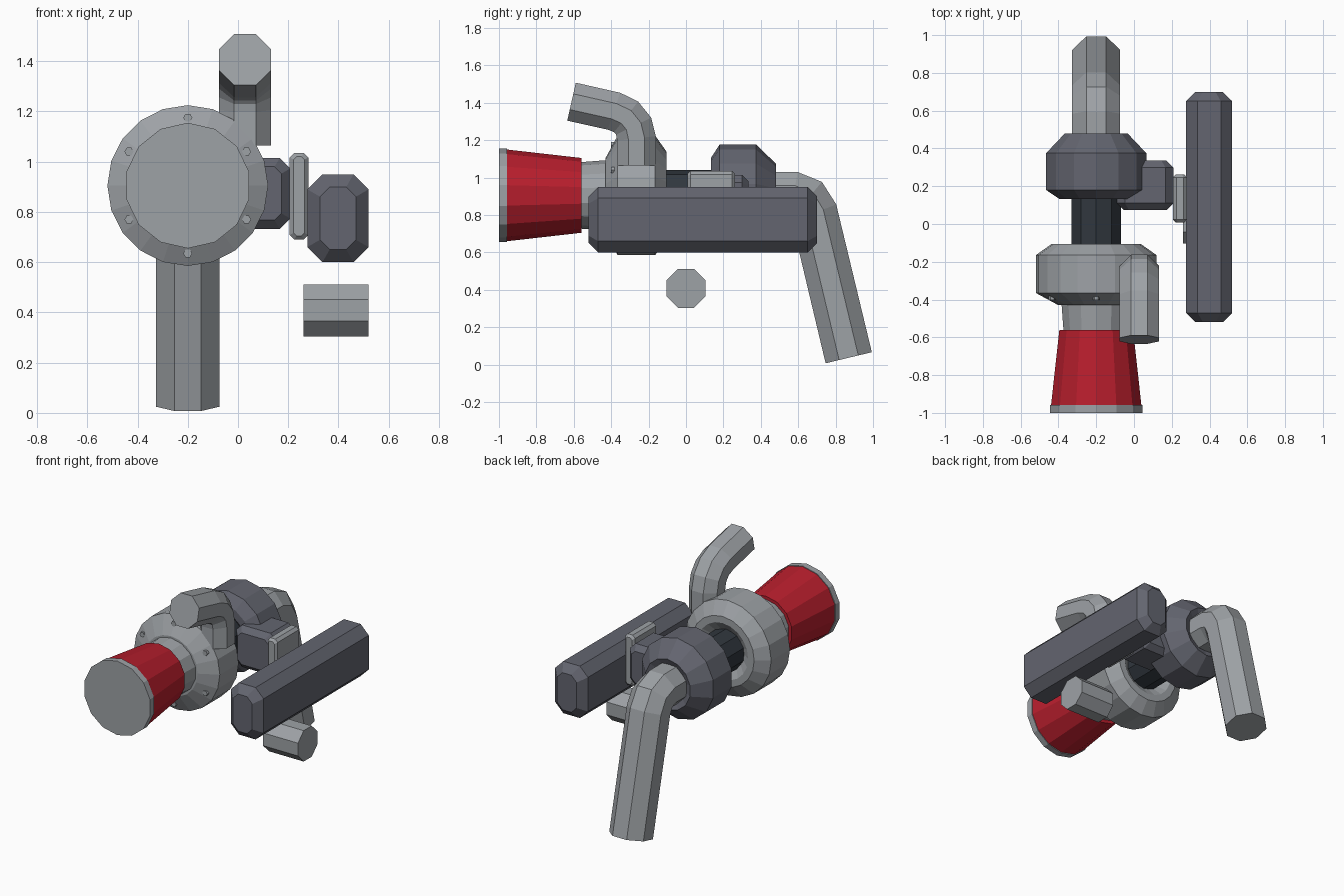
import bpy, bmesh, math
from mathutils import Vector

if "Cube" in bpy.data.objects:
    bpy.data.objects.remove(bpy.data.objects["Cube"])


def material(name, rgb):
    m = bpy.data.materials.new(name)
    m.diffuse_color = (*rgb, 1)
    m.use_nodes = True
    m.node_tree.nodes["Principled BSDF"].inputs["Base Color"].default_value = m.diffuse_color
    return m


STEEL = material("light steel", (0.34, 0.36, 0.38))
IRON = material("dark iron", (0.125, 0.13, 0.16))
BLACK = material("blue black", (0.03, 0.038, 0.048))
RED = material("red", (0.48, 0.013, 0.026))

AX, AZ = -0.2, 0.905  # main shaft axis, running along y


def loft(name, rings, mat, close=False):
    """Skin a list of point rings; cap the ends, or join last to first."""
    bm = bmesh.new()
    vs = [[bm.verts.new(p) for p in ring] for ring in rings]
    n = len(vs[0])
    pairs = list(zip(vs, vs[1:])) + ([(vs[-1], vs[0])] if close else [])
    for a, b in pairs:
        for i in range(n):
            j = (i + 1) % n
            bm.faces.new((a[i], a[j], b[j], b[i]))
    if not close:
        bm.faces.new(vs[0])
        bm.faces.new(vs[-1])
    bmesh.ops.recalc_face_normals(bm, faces=bm.faces)
    me = bpy.data.meshes.new(name)
    bm.to_mesh(me)
    bm.free()
    me.materials.append(mat)
    ob = bpy.data.objects.new(name, me)
    bpy.context.collection.objects.link(ob)
    return ob


def lathe(name, profile, sides, mat, close=False):
    """Turn (y, radius) points round the shaft axis."""
    rings = []
    for y, r in profile:
        rings.append([(AX + r * math.sin(2 * math.pi * i / sides), y,
                       AZ + r * math.cos(2 * math.pi * i / sides)) for i in range(sides)])
    return loft(name, rings, mat, close)


def pipe(name, path, apothem, mat):
    """Sweep an octagon, flat side up, along a mitred path."""
    pts = [Vector(p) for p in path]
    r = apothem / math.cos(math.pi / 8)
    side = Vector((1, 0, 0)) if abs((pts[-1] - pts[0]).x) < 1e-6 else Vector((0, 1, 0))
    rings = []
    for i, p in enumerate(pts):
        d0 = (p - pts[max(i - 1, 0)]).normalized()
        d1 = (pts[min(i + 1, len(pts) - 1)] - p).normalized()
        t = (d0 + d1).normalized()
        up = side.cross(t)
        ring = []
        for k in range(8):
            a = math.pi / 8 + k * math.pi / 4
            ring.append(p + side * r * math.cos(a) + up * r * math.sin(a))
        rings.append(ring)
    return loft(name, rings, mat)


def block(name, lo, hi, chamfer, mat):
    """Octagonal prism along y with tapered ends."""
    cx, cz = (lo[0] + hi[0]) / 2, (lo[2] + hi[2]) / 2
    hx, hz = (hi[0] - lo[0]) / 2, (hi[2] - lo[2]) / 2
    c = chamfer
    rings = []
    for y, s in ((lo[1], c), (lo[1] + c, 0), (hi[1] - c, 0), (hi[1], c)):
        a, b, k = hx - s, hz - s, min(c * 1.2, hx * 0.7) * (0.65 if s else 1)
        oct_pts = [(a, b - k), (a - k, b), (k - a, b), (-a, b - k),
                   (-a, k - b), (k - a, -b), (a - k, -b), (a, k - b)]
        rings.append([(cx + x, y, cz + z) for x, z in oct_pts])
    return loft(name, rings, mat)


# Front and rear rotor housings, dished towards the shaft
lathe("front_housing", [(-0.43, 0.10), (-0.43, 0.20), (-0.365, 0.32), (-0.165, 0.32),
                        (-0.105, 0.235), (-0.105, 0.19), (-0.165, 0.10)], 20, STEEL, True)
lathe("rear_housing", [(0.17, 0.10), (0.133, 0.15), (0.133, 0.20), (0.18, 0.272), (0.375, 0.272),
                       (0.48, 0.17), (0.45, 0.10)], 14, IRON, True)
lathe("centre_shaft", [(-0.3, 0.137), (0.3, 0.137)], 10, BLACK)

# Intake neck, red sleeve and end rim
lathe("intake_neck", [(-0.60, 0.175), (-0.40, 0.19)], 14, STEEL)
lathe("red_sleeve", [(-0.965, 0.246), (-0.56, 0.20)], 14, RED)
lathe("intake_rim", [(-1.0, 0.25), (-0.957, 0.25)], 14, STEEL)

# Six small bolts on the sloping front of the front housing
for i in range(6):
    ang = i * math.pi / 3
    bx, bz = AX + 0.27 * math.sin(ang), AZ + 0.27 * math.cos(ang)
    rings = [[(bx + 0.018 * math.cos(k * math.pi / 3), y, bz + 0.018 * math.sin(k * math.pi / 3))
              for k in range(6)] for y in (-0.402, -0.37)]
    loft("housing_bolt", rings, STEEL)

# Bent pipes and the short cross pipe
pipe("rear_exhaust_pipe", [(AX, 0.40, 0.905), (AX, 0.575, 0.905), (AX, 0.645, 0.88),
                           (AX, 0.685, 0.81), (AX, 0.87, 0.037)], 0.127, STEEL)
pipe("upper_outlet_pipe", [(0.028, -0.265, 1.065), (0.028, -0.265, 1.21), (0.028, -0.28, 1.275),
                           (0.028, -0.32, 1.325), (0.028, -0.385, 1.355),
                           (0.028, -0.612, 1.406)], 0.104, STEEL)
pipe("lower_cross_pipe", [(0.26, 0, 0.408), (0.52, 0, 0.408)], 0.104, STEEL)

# Side chamber, its flange and the block joining it to the rear housing
block("side_chamber", (0.276, -0.52, 0.60), (0.52, 0.70, 0.95), 0.05, IRON)
block("side_flange", (0.206, 0.008, 0.69), (0.28, 0.262, 1.035), 0.015, STEEL)
block("joining_block", (-0.09, 0.075, 0.732), (0.208, 0.335, 1.015), 0.035, IRON)
